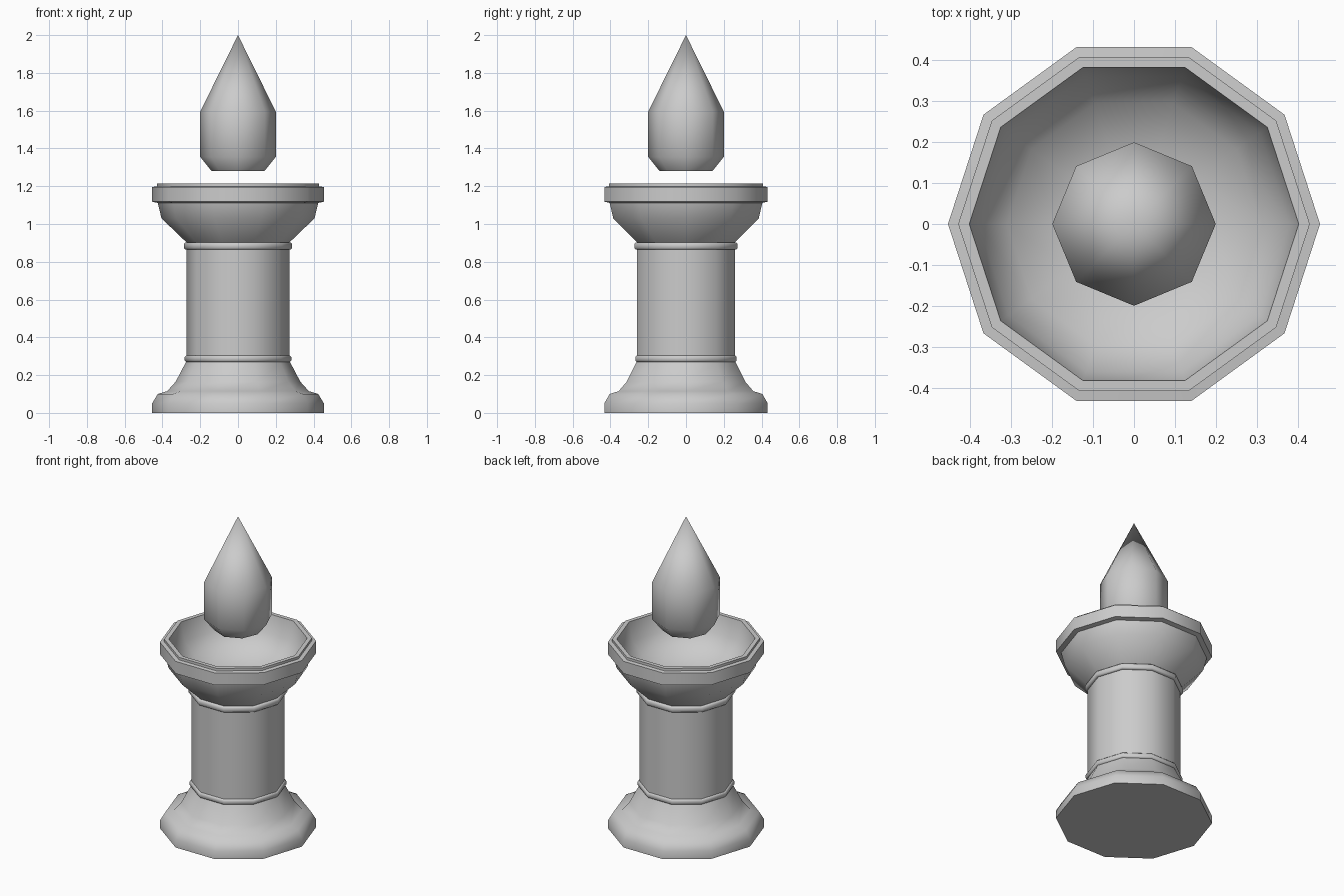
import bpy, bmesh
from math import cos, sin, pi, radians

if "Cube" in bpy.data.objects:
    bpy.data.objects.remove(bpy.data.objects["Cube"])


def lathe(name, profile, sides, angle=50):
    """Revolve an (r, z) profile into a low-poly part; r = 0 makes a pole."""
    bm = bmesh.new()
    rings = []
    for r, z in profile:
        if r == 0:
            rings.append([bm.verts.new((0, 0, z))] * sides)
        else:
            rings.append([bm.verts.new((r * cos(2 * pi * i / sides),
                                        r * sin(2 * pi * i / sides), z))
                          for i in range(sides)])
    for a, b in zip(rings, rings[1:]):
        for i in range(sides):
            k = (i + 1) % sides
            corners = list(dict.fromkeys((a[i], a[k], b[k], b[i])))
            bm.faces.new(corners)
    mesh = bpy.data.meshes.new(name)
    bm.to_mesh(mesh)
    bm.free()
    ob = bpy.data.objects.new(name, mesh)
    bpy.context.collection.objects.link(ob)
    bpy.ops.object.select_all(action='DESELECT')
    ob.select_set(True)
    bpy.context.view_layer.objects.active = ob
    bpy.ops.object.shade_smooth_by_angle(angle=radians(angle))
    return ob


def collar(name, z0, z1, r):
    """Thin rounded ring hugging the column."""
    c = 0.007
    lathe(name, [(0.27, z0), (r - c, z0), (r, z0 + c), (r, z1 - c),
                 (r - c, z1), (0.27, z1)], 10)


# Flared foot
lathe("base", [(0, 0), (0.455, 0), (0.455, 0.05), (0.425, 0.10), (0.375, 0.115),
               (0.33, 0.165), (0.275, 0.27)], 10)

# Column with its two collars
lathe("column", [(0.272, 0.27), (0.272, 0.90)], 10)
collar("lower_collar", 0.27, 0.304, 0.282)
collar("upper_collar", 0.865, 0.902, 0.287)

# Hollow bowl with overhanging rim
lathe("bowl", [(0.272, 0.902), (0.405, 1.03), (0.425, 1.112), (0.455, 1.118),
               (0.455, 1.196), (0.43, 1.199), (0.43, 1.215), (0.403, 1.215),
               (0.38, 1.10), (0.31, 1.02), (0.19, 0.965), (0, 0.945)], 10)

# Floating pointed flame
lathe("flame", [(0, 1.28), (0.14, 1.28), (0.2, 1.355), (0.2, 1.595), (0, 2.0)], 8)
